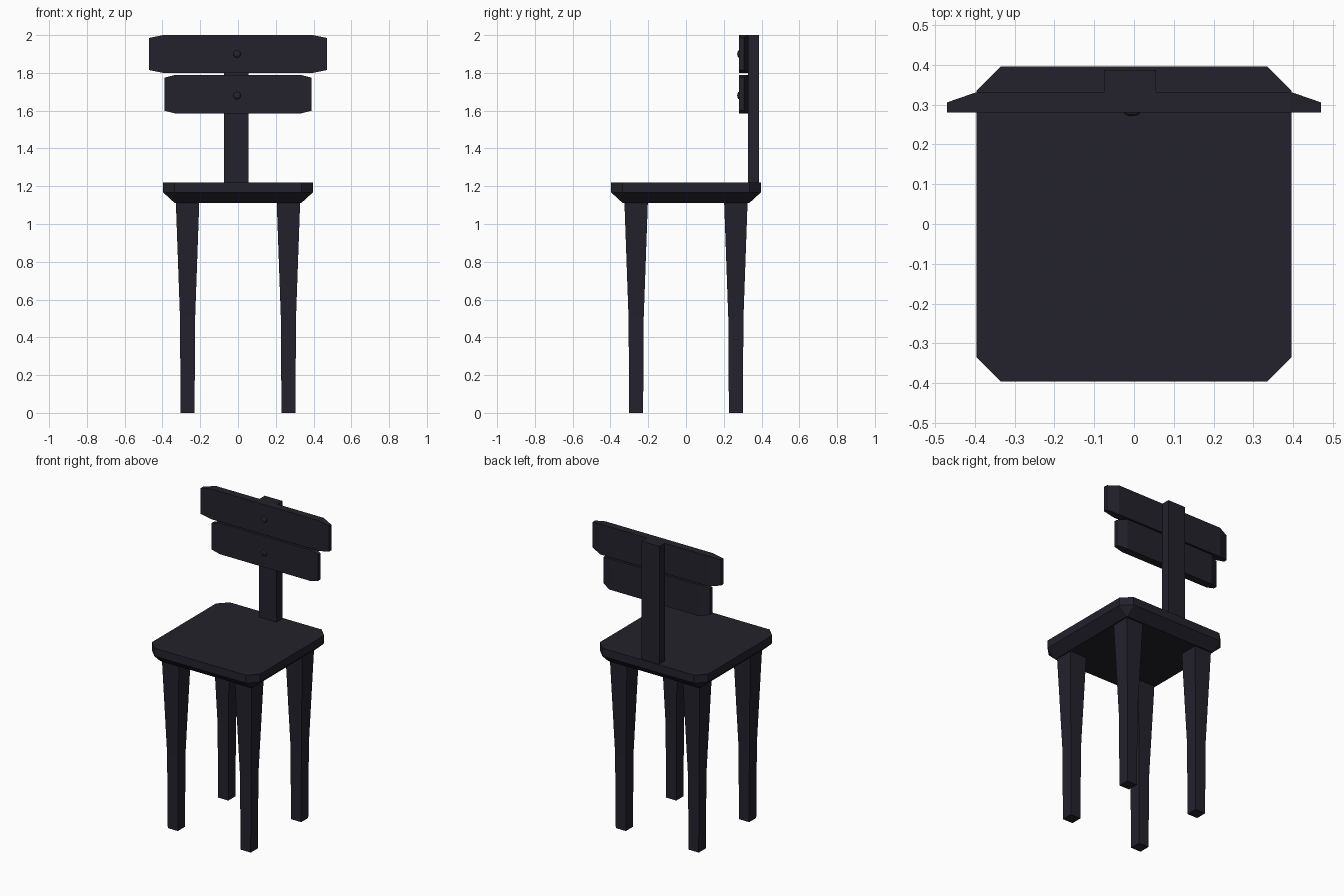
import bpy
import bmesh
from math import radians
from mathutils import Matrix

cube = bpy.data.objects.get("Cube")
if cube:
    bpy.data.objects.remove(cube, do_unlink=True)

dark = bpy.data.materials.new("dark charcoal")
dark.use_nodes = True
COLOUR = (0.017, 0.016, 0.025, 1)
dark.diffuse_color = COLOUR
dark.node_tree.nodes["Principled BSDF"].inputs["Base Color"].default_value = COLOUR


def finish(name, bm):
    bmesh.ops.recalc_face_normals(bm, faces=bm.faces)
    mesh = bpy.data.meshes.new(name)
    bm.to_mesh(mesh)
    bm.free()
    mesh.materials.append(dark)
    obj = bpy.data.objects.new(name, mesh)
    bpy.context.collection.objects.link(obj)
    return obj


def loft(name, rings):
    """Skin equal-length rings of points and cap both ends."""
    bm = bmesh.new()
    loops = [[bm.verts.new(p) for p in ring] for ring in rings]
    for a, b in zip(loops, loops[1:]):
        for i in range(len(a)):
            j = (i + 1) % len(a)
            bm.faces.new((a[i], a[j], b[j], b[i]))
    bm.faces.new(loops[0])
    bm.faces.new(loops[-1])
    bmesh.ops.remove_doubles(bm, verts=bm.verts, dist=0.0005)
    return finish(name, bm)


def rect_z(cx, cy, half_x, half_y, z):
    return [(cx + sx * half_x, cy + sy * half_y, z)
            for sx, sy in ((-1, -1), (1, -1), (1, 1), (-1, 1))]


def octagon(half, cut, z):
    h, c = half, half - cut
    return [(x, y, z) for x, y in ((-c, -h), (c, -h), (h, -c), (h, c),
                                   (c, h), (-c, h), (-h, c), (-h, -c))]


# Seat: clipped corners, underside bevelled in to a square
loft("seat", [octagon(0.336, 0, 1.112), octagon(0.396, 0.06, 1.167),
              octagon(0.396, 0.06, 1.22)])

# Four legs: tapered upper part, straight lower part
for side, sx in (("left", 1), ("right", -1)):
    for end, sy in (("front", -1), ("back", 1)):
        cx, cy = sx * 0.267, sy * 0.264
        loft(f"{end}_{side}_leg", [rect_z(cx, cy, h, h, z) for h, z in
                                   ((0.037, 0), (0.04, 0.5), (0.062, 1.115))])

# Back post
loft("back_post", [rect_z(-0.01, 0.357, 0.065, 0.03, z) for z in (1.215, 2.0)])


# Back slats: ends thinned from behind and slightly narrowed
def slat(name, half, flat, low, high):
    rings = []
    for x, back, inset in ((-half, 0.306, 0.015), (-flat, 0.332, 0),
                           (flat, 0.332, 0), (half, 0.306, 0.015)):
        rings.append([(x, 0.281, low + inset), (x, back, low + inset),
                      (x, back, high - inset), (x, 0.281, high - inset)])
    loft(name, rings)


slat("upper_slat", 0.47, 0.395, 1.80, 2.0)
slat("lower_slat", 0.39, 0.33, 1.585, 1.79)

# Domed bolts through the slats
for name, z in (("upper_bolt", 1.90), ("lower_bolt", 1.68)):
    bm = bmesh.new()
    bmesh.ops.create_uvsphere(bm, u_segments=12, v_segments=8, radius=0.02)
    bmesh.ops.scale(bm, vec=(1, 1, 0.5), verts=bm.verts)
    bmesh.ops.rotate(bm, cent=(0, 0, 0), verts=bm.verts,
                     matrix=Matrix.Rotation(radians(90), 3, "X"))
    bmesh.ops.translate(bm, vec=(-0.005, 0.281, z), verts=bm.verts)
    finish(name, bm)
